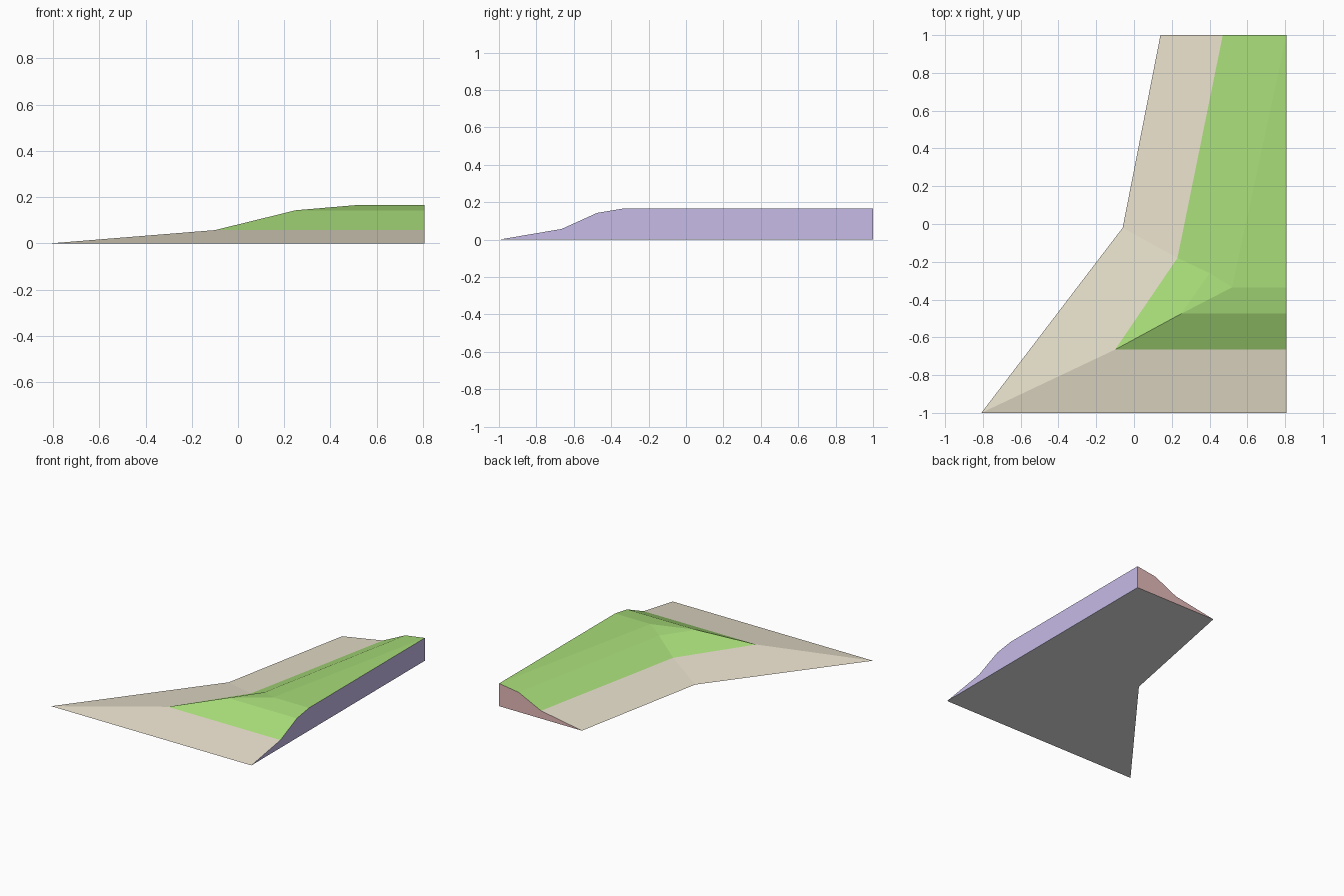
import bpy
import bmesh

cube = bpy.data.objects.get("Cube")
if cube:
    bpy.data.objects.remove(cube, do_unlink=True)


def material(name, rgb):
    """Flat material from 0-255 display values."""
    linear = [((c / 255 + 0.055) / 1.055) ** 2.4 for c in rgb] + [1.0]
    mat = bpy.data.materials.new(name)
    mat.use_nodes = True
    mat.diffuse_color = linear
    mat.node_tree.nodes["Principled BSDF"].inputs["Base Color"].default_value = linear
    return mat


SAND = material("sand", (231, 223, 203))
GRASS = material("grass green", (168, 221, 121))
LILAC = material("lilac side", (200, 189, 234))
ROSE = material("rose back", (228, 186, 185))
GREY = material("pale grey underside", (230, 230, 230))

SIDE, BACK = 0.808, 1.0

# Contours of the bank: height, front corner, inner bend, x at the back
CONTOURS = [
    (0.0, (-0.808, -1.0), (-0.06, -0.02), 0.14),
    (0.057, (-0.10, -0.665), (0.23, -0.18), 0.47),
    (0.143, (0.25, -0.475), (0.40, -0.26), 0.65),
    (0.166, (0.52, -0.335), (0.52, -0.335), SIDE),
]


def ring(height, corner, bend, back_x):
    """Open contour from the cut side, round the corner, to the back."""
    outline = [(SIDE, corner[1]), corner, bend, (back_x, BACK)]
    return [(x, y, height) for x, y in outline]


def build(name, polygons, mat):
    mesh = bpy.data.meshes.new(name)
    bm = bmesh.new()
    for poly in polygons:
        points = list(dict.fromkeys(poly))
        bm.faces.new([bm.verts.new(p) for p in points])
    bmesh.ops.remove_doubles(bm, verts=bm.verts, dist=1e-5)
    bm.to_mesh(mesh)
    bm.free()
    mesh.materials.append(mat)
    obj = bpy.data.objects.new(name, mesh)
    bpy.context.collection.objects.link(obj)


def band(low, high):
    """Sloping faces between two contours, wound to face upward."""
    return [(high[i + 1], high[i], low[i], low[i + 1])
            for i in range(len(low) - 1)]


rings = [ring(*c) for c in CONTOURS]
foot = (SIDE, BACK, 0.0)

# Sandy shore and grassy upper slopes with the flat crest
build("sandy_shore", band(rings[0], rings[1]), SAND)
crest = [rings[3][0], rings[3][3], rings[3][1]]
build("grassy_bank", band(rings[1], rings[2]) + band(rings[2], rings[3]) + [crest], GRASS)

# Flat cut faces closing the piece
build("cut_side", [[foot, rings[3][3]] + [r[0] for r in reversed(rings)]], LILAC)
build("cut_back", [[foot] + [r[3] for r in rings]], ROSE)
build("underside", [[foot] + rings[0]], GREY)
